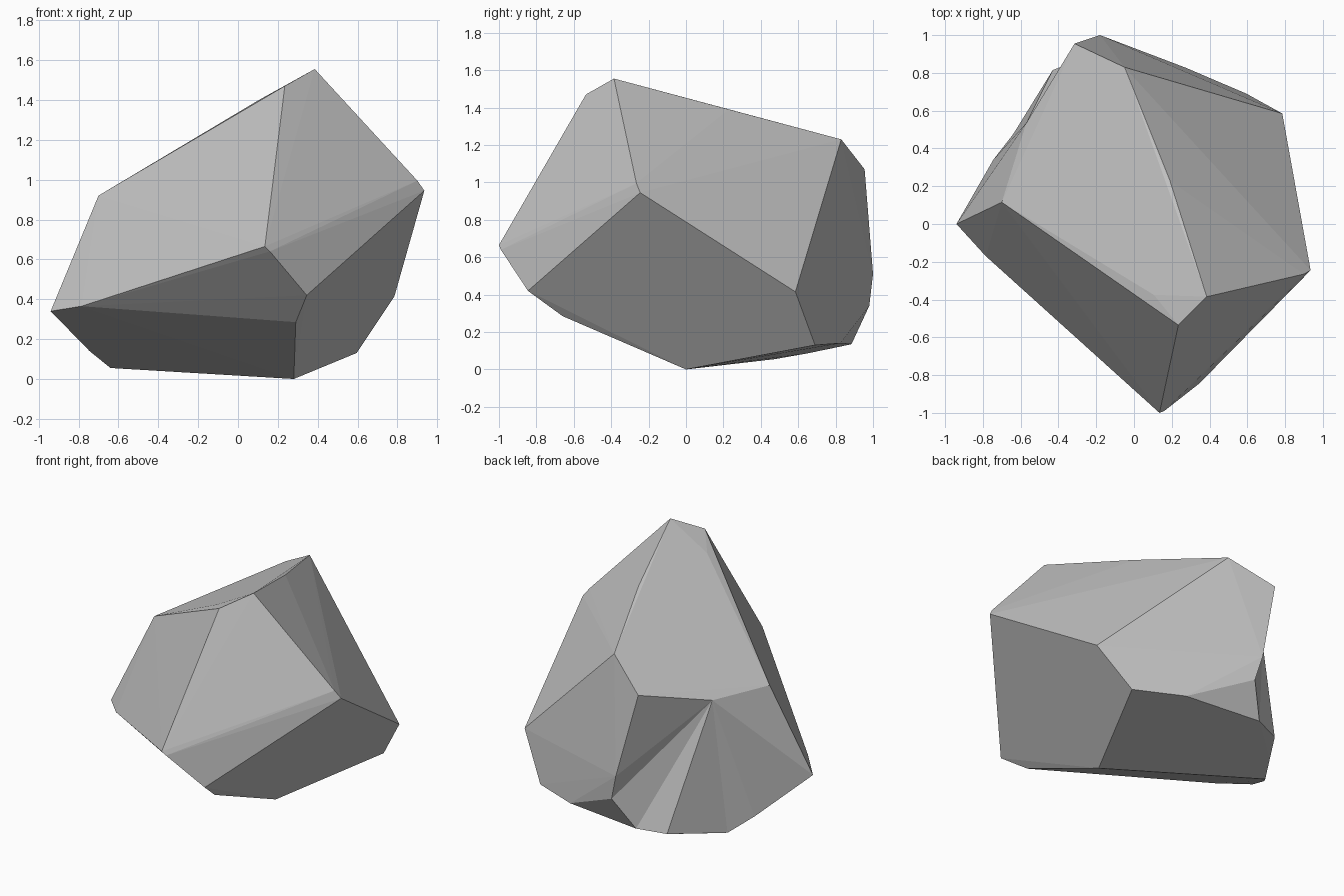
import bpy
import bmesh
from mathutils import Vector

cube = bpy.data.objects.get("Cube")
if cube:
    bpy.data.objects.remove(cube, do_unlink=True)


def flat_material(name, colour):
    material = bpy.data.materials.new(name)
    material.use_nodes = True
    material.diffuse_color = colour
    shader = material.node_tree.nodes["Principled BSDF"]
    shader.inputs["Base Color"].default_value = colour
    shader.inputs["Roughness"].default_value = 0.9
    return material


def chipped_hull(bm, corners):
    """Wrap the corner points in a faceted skin and drop unused points."""
    for corner in corners:
        bm.verts.new(corner)
    bmesh.ops.convex_hull(bm, input=bm.verts[:])
    loose = [vert for vert in bm.verts if not vert.link_faces]
    bmesh.ops.delete(bm, geom=loose, context='VERTS')
    bm.normal_update()


def dent(bm, centre, is_dented):
    """Replace a patch of the skin with facets meeting at one point."""
    patch = [face for face in bm.faces if is_dented(face)]
    bmesh.ops.delete(bm, geom=patch, context='FACES')
    rim = [edge for edge in bm.edges if edge.is_boundary]
    if not rim:
        return
    tip = bm.verts.new(centre)
    for edge in rim:
        bm.faces.new((edge.verts[0], edge.verts[1], tip))
    bmesh.ops.recalc_face_normals(bm, faces=bm.faces[:])


# Corners of the stone, grouped by where they sit
crest = [
    (.385, -.385, 1.555), (.235, -.535, 1.47), (.105, -.375, 1.40),
    (.19, .23, 1.39), (-.05, .83, 1.23), (-.315, .955, 1.07),
    (-.70, .115, .92),
]
girdle = [
    (.90, -.265, .995), (.935, -.245, .945), (.785, .585, .415),
    (.135, -1, .665), (.16, -.99, .64), (.345, -.845, .42),
    (-.785, -.17, .365), (-.94, 0, .34),
    (-.18, 1, .51), (-.135, .98, .34), (-.29, .94, .45),
]
underside = [
    (.28, 0, 0), (.29, -.66, .285), (.595, .69, .13), (.28, .825, .14),
    (-.25, .885, .135), (-.43, .815, .12), (-.53, .645, .085),
    (-.64, .475, .055), (-.745, .34, .14),
]

# The rear flank on the low side is slightly hollow
flank_direction = Vector((-.78, .62, 0))


def on_flank(face):
    facing = face.normal.dot(flank_direction) > .45
    upright = -.6 < face.normal.z < .6
    return facing and upright and face.calc_center_median().x < -.235


bm = bmesh.new()
chipped_hull(bm, crest + girdle + underside)
dent(bm, (-.57, .535, .945), on_flank)

mesh = bpy.data.meshes.new("rock")
bm.to_mesh(mesh)
bm.free()
mesh.materials.append(flat_material("stone grey", (.56, .56, .56, 1)))

rock = bpy.data.objects.new("rock", mesh)
bpy.context.collection.objects.link(rock)
